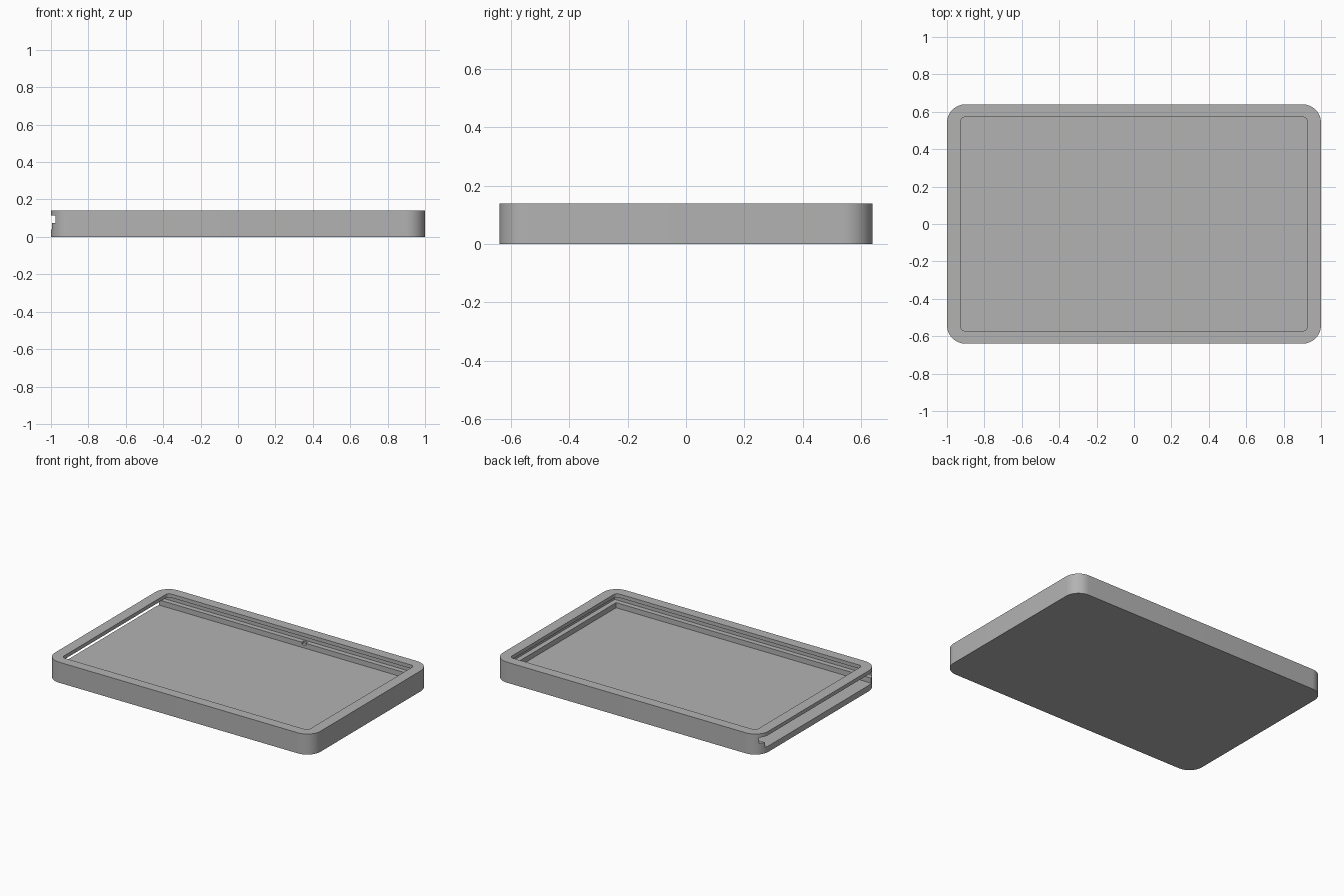
import bpy
import bmesh
from math import sin, cos, pi

old = bpy.data.objects.get("Cube")
if old:
    bpy.data.objects.remove(old, do_unlink=True)

gray = bpy.data.materials.new("plain_gray")
gray.use_nodes = True
colour = (0.45, 0.45, 0.45, 1)
gray.diffuse_color = colour
gray.node_tree.nodes["Principled BSDF"].inputs["Base Color"].default_value = colour


def slab(name, x, y, z, radius=0, steps=12):
    """Upright block with optionally rounded vertical corners."""
    bm = bmesh.new()
    corners = [(x[1], y[1], 1, 1), (x[0], y[1], -1, 1),
               (x[0], y[0], -1, -1), (x[1], y[0], 1, -1)]
    ring = []
    for i, (cx, cy, sx, sy) in enumerate(corners):
        if not radius:
            ring.append(bm.verts.new((cx, cy, z[0])))
            continue
        for k in range(steps + 1):
            a = (i + k / steps) * pi / 2
            ring.append(bm.verts.new((cx + radius * (cos(a) - sx),
                                      cy + radius * (sin(a) - sy), z[0])))
    base = bm.faces.new(ring)
    top = bmesh.ops.extrude_face_region(bm, geom=[base])["geom"]
    bmesh.ops.translate(bm, vec=(0, 0, z[1] - z[0]),
                        verts=[v for v in top if isinstance(v, bmesh.types.BMVert)])
    bmesh.ops.recalc_face_normals(bm, faces=bm.faces)
    mesh = bpy.data.meshes.new(name)
    bm.to_mesh(mesh)
    bm.free()
    mesh.materials.append(gray)
    obj = bpy.data.objects.new(name, mesh)
    bpy.context.collection.objects.link(obj)
    return obj


# Heights of the floor, guide ledge, underside of the rim and top
FLOOR, LEDGE, RIM, TOP = 0.04, 0.075, 0.115, 0.14
IN_X, IN_Y, GROOVE = 0.927, 0.572, 0.034
mid = (LEDGE + RIM) / 2

tray = slab("tray", (-1, 1), (-0.64, 0.64), (0, TOP), 0.1)

cutters = [
    # Lid channel, open on the right end
    slab("lid_channel", (-1.1, IN_X + GROOVE), (-IN_Y - GROOVE, IN_Y + GROOVE), (LEDGE, RIM)),
    # Storage pocket, running out through the right end below the channel
    slab("pocket", (-1.1, IN_X), (-IN_Y, IN_Y), (FLOOR, mid)),
    # Window through the rim
    slab("rim_window", (-IN_X, IN_X), (-IN_Y, IN_Y), (mid, TOP + 0.1), 0.025, 6),
    # Small catch notch in the back ledge
    slab("catch_notch", (0.08, 0.11), (IN_Y - 0.01, IN_Y + GROOVE - 0.01), (LEDGE - 0.015, mid)),
]

bpy.ops.object.select_all(action="DESELECT")
bpy.context.view_layer.objects.active = tray
tray.select_set(True)
for cutter in cutters:
    cutter.hide_render = True
    cut = tray.modifiers.new(cutter.name, "BOOLEAN")
    cut.operation = "DIFFERENCE"
    cut.solver = "EXACT"
    cut.object = cutter
    bpy.ops.object.modifier_apply(modifier=cut.name)
    bpy.data.objects.remove(cutter, do_unlink=True)

bpy.ops.object.shade_smooth_by_angle(angle=pi / 6)
